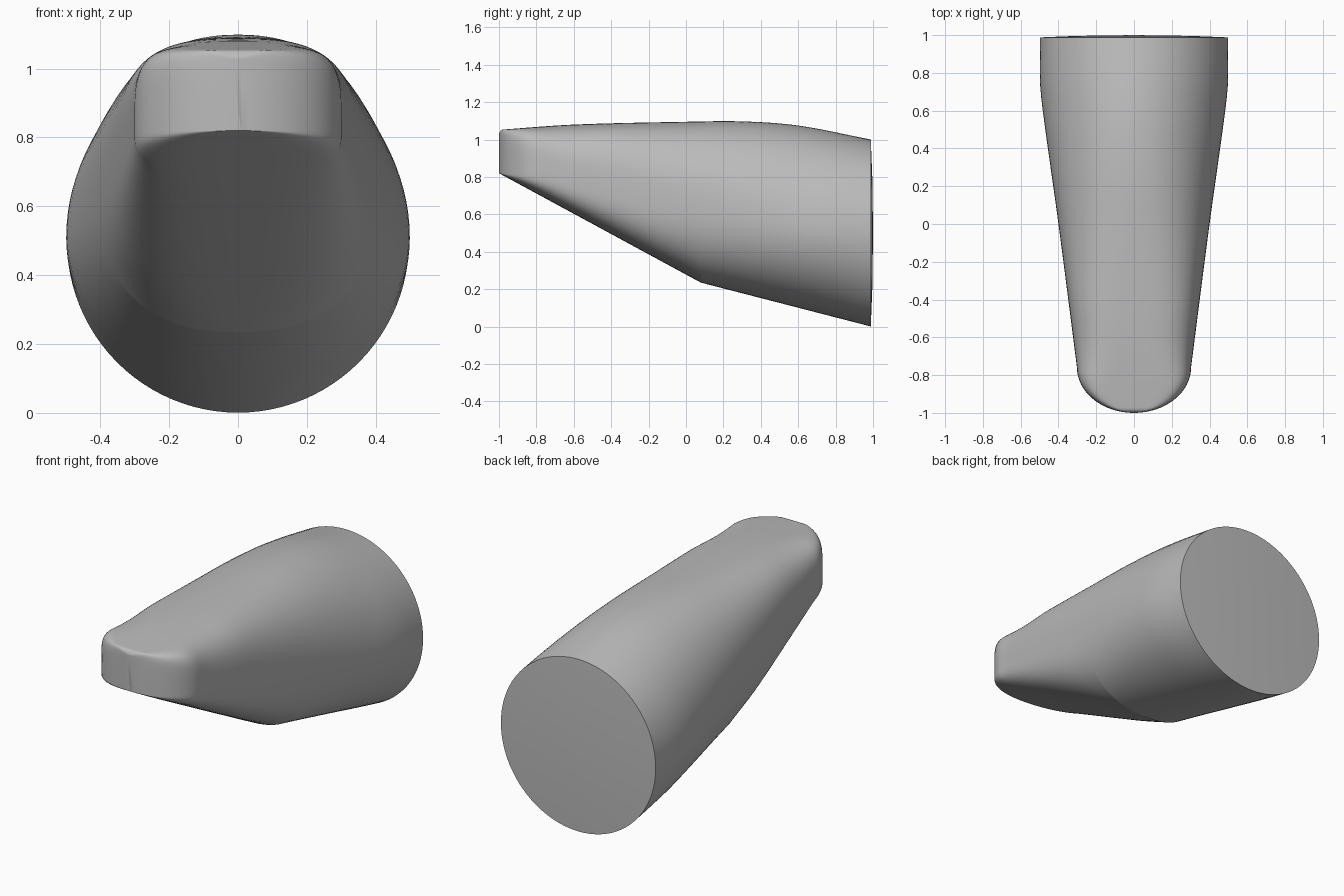
import bpy, bmesh
from math import sin, cos, pi, sqrt, copysign

if "Cube" in bpy.data.objects:
    bpy.data.objects.remove(bpy.data.objects["Cube"])

SEGMENTS = 96
KINK = 0.08      # where the underside changes slope
TAIL = 0.988     # rim of the round end
NOSE = -0.76     # start of the rounded nose


def lerp_keys(keys, y):
    """Smooth interpolation through (position, value) keys."""
    if y <= keys[0][0]:
        return keys[0][1]
    for i in range(len(keys) - 1):
        (a, va), (b, vb) = keys[i], keys[i + 1]
        if y <= b:
            t = (y - a) / (b - a)
            before = keys[max(i - 1, 0)]
            after = keys[min(i + 2, len(keys) - 1)]
            ma = (vb - before[1]) / (b - before[0]) * (b - a)
            mb = (after[1] - va) / (after[0] - a) * (b - a)
            return (va * (1 + 2 * t) * (1 - t) ** 2 + ma * t * (1 - t) ** 2
                    + vb * t * t * (3 - 2 * t) + mb * t * t * (t - 1))
    return keys[-1][1]


TOP = [(-1, 1.052), (-0.6, 1.08), (0, 1.095), (0.3, 1.097), (0.6, 1.075), (TAIL, 1)]
WIDTH = [(NOSE, 0.302), (0, 0.4), (0.6, 0.483), (0.76, 0.498), (TAIL, 0.497)]
WAIST = [(NOSE, 0.82), (0, 0.66), (0.6, 0.53), (TAIL, 0.5)]
UPPER = [(-1, 9), (NOSE, 4), (-0.4, 3), (0, 2.4), (0.6, 2), (TAIL, 2)]
LOWER = [(NOSE, 3.5), (-0.2, 3), (KINK, 2.4), (0.6, 2), (TAIL, 2)]


def section(y):
    """Cross-section with separate roundness above and below the waist."""
    half = lerp_keys(WIDTH, y)
    top = lerp_keys(TOP, y)
    if y < NOSE:
        s = (NOSE - y) / (1 + NOSE)
        half *= max(sqrt(max(1 - s * s, 0)), 0.03)
        top -= 0.022 * max(0, (s - 0.9) * 10) ** 3
    waist = lerp_keys(WAIST, y)
    bottom = max(0.82 - 0.542 * (y + 1), 0.235 - 0.258 * (y - KINK))
    points = []
    for i in range(SEGMENTS):
        a = 2 * pi * i / SEGMENTS
        c, s = cos(a), sin(a)
        n = lerp_keys(UPPER if s >= 0 else LOWER, y)
        height = top - waist if s >= 0 else waist - bottom
        points.append((half * copysign(abs(c) ** (2 / n), c), y,
                       waist + height * copysign(abs(s) ** (2 / n), s)))
    return points


# Stations are packed closely around the nose
stations = [NOSE - (1 + NOSE) * cos(pi / 2 * i / 16) for i in range(16)]
stations += [NOSE + (KINK - NOSE) * i / 14 for i in range(15)]
stations += [KINK + (TAIL - KINK) * i / 14 for i in range(1, 15)]

bm = bmesh.new()
rings = [[bm.verts.new(p) for p in section(y)] for y in stations]

# Slightly domed round end
for scale, y in ((0.6, 0.996),):
    rings.append([bm.verts.new((v.co.x * scale, y, 0.5 + (v.co.z - 0.5) * scale))
                  for v in rings[-1]])

for a, b in zip(rings, rings[1:]):
    for i in range(SEGMENTS):
        j = (i + 1) % SEGMENTS
        bm.faces.new((a[i], a[j], b[j], b[i]))
bm.faces.new(rings[0])
centre = bm.verts.new((0, 1, 0.5))
for i in range(SEGMENTS):
    bm.faces.new((rings[-1][i], rings[-1][(i + 1) % SEGMENTS], centre))

bmesh.ops.remove_doubles(bm, verts=bm.verts, dist=0.00005)
bmesh.ops.recalc_face_normals(bm, faces=bm.faces)

# Smooth faces with crisp rims, and a crease across the underside
for f in bm.faces:
    f.smooth = True
for e in bm.edges:
    crease = all(abs(v.co.y - KINK) < 0.001 and v.co.z < 0.4 for v in e.verts)
    if crease or e.calc_face_angle(0) > 0.55:
        e.smooth = False

mesh = bpy.data.meshes.new("tapered_body")
bm.to_mesh(mesh)
bm.free()
body = bpy.data.objects.new("tapered_body", mesh)
bpy.context.collection.objects.link(body)

grey = bpy.data.materials.new("plain_grey")
grey.use_nodes = True
colour = (0.5, 0.5, 0.5, 1)
grey.diffuse_color = colour
grey.node_tree.nodes["Principled BSDF"].inputs["Base Color"].default_value = colour
mesh.materials.append(grey)
